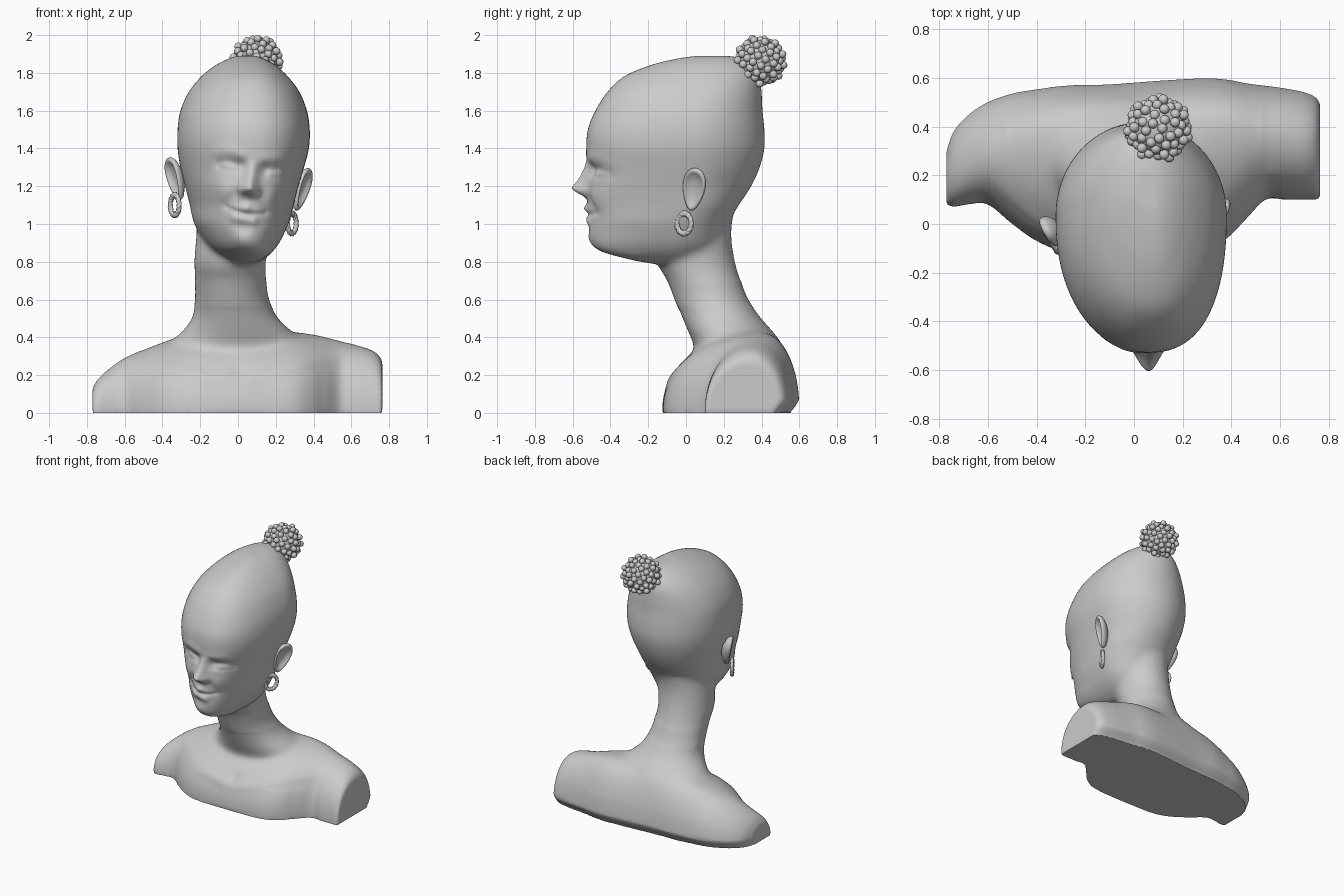
import bpy, bmesh, math
from math import sin, cos, pi, exp
from mathutils import Vector, Matrix, Euler

if "Cube" in bpy.data.objects:
    bpy.data.objects.remove(bpy.data.objects["Cube"])


def spline(rows, steps=6):
    """Catmull-Rom interpolation of table rows."""
    out = []
    for i in range(len(rows) - 1):
        a, b, c, d = (rows[max(i - 1, 0)], rows[i], rows[i + 1], rows[min(i + 2, len(rows) - 1)])
        for k in range(steps):
            t = k / steps
            out.append([0.5 * (2 * q + (r - p) * t + (2 * p - 5 * q + 4 * r - s) * t * t
                               + (3 * q - p - 3 * r + s) * t ** 3) for p, q, r, s in zip(a, b, c, d)])
    out.append(list(rows[-1]))
    return out


def loft(bm, rings, caps=True, loop=False):
    vs = [[bm.verts.new(p) for p in ring] for ring in rings]
    n = len(vs[0])
    pairs = list(zip(vs, vs[1:])) + ([(vs[-1], vs[0])] if loop else [])
    for a, b in pairs:
        for i in range(n):
            bm.faces.new((a[i], a[(i + 1) % n], b[(i + 1) % n], b[i]))
    if caps and not loop:
        bm.faces.new(vs[0])
        bm.faces.new(vs[-1])


def finish(bm, name, matrix=None):
    bmesh.ops.recalc_face_normals(bm, faces=bm.faces)
    me = bpy.data.meshes.new(name)
    bm.to_mesh(me)
    bm.free()
    for p in me.polygons:
        p.use_smooth = True
    ob = bpy.data.objects.new(name, me)
    bpy.context.collection.objects.link(ob)
    if matrix:
        ob.matrix_world = matrix
    return ob


def egg(z, xl, xr, yf, ym, yb, n=2.0, shift=0.0):
    """Horizontal section, widest at ym, with its front slid sideways."""
    ring = []
    for i in range(72):
        c, s = cos(2 * pi * i / 72), sin(2 * pi * i / 72)
        e = 2 / n if s < 0 else 1.0
        x = (xl + xr) / 2 + (xr - xl) / 2 * math.copysign(abs(c) ** e, c)
        y = ym + (ym - yf if s < 0 else yb - ym) * math.copysign(abs(s) ** e, s)
        ring.append((x + shift * max(0, -s) ** 2, y, z))
    return ring


def arch(x, yf, yp, yb, top):
    """Torso section across x: flat base, curved top, undercut lower back edge."""
    ring = []
    for i in range(49):
        c, s = cos(pi * i / 48), max(0, sin(pi * i / 48))
        z = top * s ** 0.9
        y = yp + (yf - yp if c > 0 else yp - yb) * c
        ring.append((x, y - (.05 * max(0, 1 - z / .06) if c < 0 else 0), z))
    return ring


# Head sections: z, x left, x right, y front, y widest, y back, front squareness
HEAD = [
    (.79, -.04, .10, -.20, -.08, .10, 2), (.83, -.08, .16, -.37, -.08, .13, 2),
    (.86, -.13, .19, -.46, -.06, .15, 2), (.90, -.17, .22, -.50, -.05, .18, 1.95),
    (.96, -.21, .25, -.515, -.04, .2, 1.95), (1.02, -.24, .275, -.513, -.03, .23, 2),
    (1.1, -.255, .295, -.518, 0, .28, 2.05), (1.2, -.28, .32, -.52, 0, .345, 2.15),
    (1.3, -.305, .35, -.518, .02, .39, 2.2), (1.4, -.32, .375, -.528, .03, .415, 2.25),
    (1.5, -.32, .38, -.52, .04, .415, 2.25), (1.6, -.305, .365, -.48, .05, .405, 2.2),
    (1.7, -.26, .325, -.415, .07, .40, 2.2), (1.78, -.195, .265, -.33, .1, .39, 2.1),
    (1.84, -.12, .2, -.19, .12, .36, 2), (1.875, -.05, .14, -.05, .13, .31, 2),
    (1.89, .0, .09, .06, .13, .22, 2)]
# Neck sections flaring into the shoulders
NECK = [
    (.2, -.40, .38, .09, .32, .54), (.34, -.38, .35, .05, .31, .52), (.42, -.31, .30, .015, .26, .47),
    (.5, -.245, .215, -.02, .2, .40), (.6, -.228, .165, -.06, .15, .33), (.7, -.228, .15, -.1, .1, .29),
    (.8, -.232, .147, -.155, .05, .26), (.95, -.22, .16, -.16, .05, .24), (1.1, -.2, .18, -.1, .05, .26)]
# Torso sections: x, y front, y crest, y back, height
TORSO = [
    (-.77, .08, .2, .31, .13), (-.74, .07, .22, .39, .18), (-.68, .08, .26, .455, .235),
    (-.6, .08, .29, .505, .29), (-.5, .0, .33, .54, .335), (-.4, -.07, .36, .555, .375),
    (-.28, -.115, .38, .57, .41), (-.1, -.125, .4, .575, .43), (.1, -.125, .4, .59, .43),
    (.28, -.11, .4, .6, .43), (.38, -.06, .4, .595, .42), (.46, .02, .39, .58, .405),
    (.54, .1, .37, .57, .38), (.62, .1, .36, .56, .36), (.70, .1, .345, .545, .335),
    (.745, .1, .34, .525, .305), (.764, .105, .33, .5, .27)]

bm = bmesh.new()
loft(bm, [egg(*r, shift=.035) for r in spline(HEAD)])
loft(bm, [egg(*r) for r in spline(NECK)])
loft(bm, [arch(*r) for r in spline(TORSO)])
bust = finish(bm, "bust")

# Fuse the volumes and soften the joins
rm = bust.modifiers.new("fuse", 'REMESH')
rm.mode, rm.voxel_size = 'VOXEL', .0085
sm = bust.modifiers.new("soften", 'SMOOTH')
sm.factor, sm.iterations = .5, 8
dg = bpy.context.evaluated_depsgraph_get()
me = bpy.data.meshes.new_from_object(bust.evaluated_get(dg))
bust.modifiers.clear()
bust.data = me


def relax(test, times):
    bm = bmesh.new()
    bm.from_mesh(me)
    area = [v for v in bm.verts if test(*v.co)]
    for _ in range(times):
        bmesh.ops.smooth_vert(bm, verts=area, factor=.5, use_axis_x=True, use_axis_y=True, use_axis_z=True)
    bm.to_mesh(me)
    bm.free()


relax(lambda x, y, z: .2 < z < .56 and abs(x) < .52, 90)       # neck into shoulders
relax(lambda x, y, z: .7 < z < 1.08 and y > -.25, 45)          # jaw into neck

# Sculpt strokes: points (u, v), depth start/end, radius start/end, mirrored
FACE = [
    ([(0, .14), (0, -.005)], .006, .07, .03, .042, 0),             # nose ridge
    ([(0, -.012)], .018, .018, .03, .03, 0),                       # nose tip
    ([(.038, -.025)], .024, .024, .024, .024, 1),                  # nostril wings
    ([(.06, .15), (.13, .17), (.2, .15)], .008, .005, .03, .03, 1),  # brows
    ([(.07, .10), (.16, .092)], -.027, -.018, .036, .04, 1),       # eye sockets
    ([(.105, .083), (.145, .083)], .015, .015, .032, .032, 1),     # eyelids
    ([(.075, .098), (.125, .113), (.18, .098)], -.005, -.005, .012, .012, 1),  # lid creases
    ([(.075, .07), (.125, .064), (.18, .077)], -.007, -.006, .01, .01, 1),  # eye lines
    ([(.14, -.04)], .016, .016, .065, .065, 1),                    # cheeks
    ([(.062, -.04), (.115, -.12)], -.007, -.009, .022, .025, 1),   # smile folds
    ([(0, -.12), (.075, -.128)], .014, .004, .024, .016, 1),       # upper lip
    ([(-.05, -.178), (.05, -.178)], .018, .018, .024, .024, 0),    # lower lip
    ([(-.1, -.128), (-.05, -.143), (0, -.148), (.05, -.143), (.1, -.128)], -.011, -.011, .011, .011, 0),  # mouth
    ([(0, -.225)], -.01, -.01, .035, .035, 0),                     # dip under lip
    ([(0, -.285)], .012, .012, .05, .05, 0)]                       # chin
CHEST = [
    ([(-.56, .27), (-.3, .22), (-.06, .18), (.06, .18), (.3, .25), (.56, .31)],
     .007, .007, .035, .035, 0),                                   # collar bones
    ([(0, .225)], -.012, -.012, .05, .05, 0)]                      # throat notch


def place(strokes, cx, cz, roll):
    out = []
    for pts, d0, d1, r0, r1, mirror in strokes:
        for side in ((1, -1) if mirror else (1,)):
            w = [Vector((cx + side * u * cos(roll) + v * sin(roll),
                         cz - side * u * sin(roll) + v * cos(roll))) for u, v in pts]
            out.append((w if len(w) > 1 else w * 2, d0, d1, r0, r1))
    return out


def press(p, strokes):
    total = 0
    for pts, d0, d1, r0, r1 in strokes:
        best, at = 9, 0
        for i, (a, b) in enumerate(zip(pts, pts[1:])):
            ab = b - a
            t = min(1, max(0, (p - a).dot(ab) / max(ab.length_squared, 1e-9)))
            d = (a + ab * t - p).length
            if d < best:
                best, at = d, (i + t) / (len(pts) - 1)
        r = r0 + (r1 - r0) * at
        if best < 3 * r:
            total += (d0 + (d1 - d0) * at) * exp(-(best / r) ** 2)
    return total


face, chest = place(FACE, .062, 1.2, math.radians(9)), place(CHEST, 0, 0, 0)
normals = [v.normal.copy() for v in me.vertices]
for v, nrm in zip(me.vertices, normals):
    x, y, z = v.co
    facing = min(1, max(0, -nrm.y * 1.3))
    if facing > 0 and ((z > .85 and y < -.2) or z < .4):
        v.co.y -= facing * press(Vector((x, z)), face if z > .8 else chest)
    if z < .007:
        v.co.z = 0
relax(lambda x, y, z: .85 < z < 1.5 and y < -.25, 3)           # soften the face
for p in me.polygons:
    p.use_smooth = True
bpy.context.view_layer.objects.active = bust
bust.select_set(True)
bpy.ops.object.shade_smooth_by_angle(angle=math.radians(50))


# Ears: a dished shell with a rolled rim, narrowing to the lobe
def ear(name, loc, rot, side):
    prof = [(.02, -.004), (.35, -.002), (.62, .004), (.78, .016), (.9, .022), (.98, .016),
            (1, .004), (.9, -.012), (.6, -.03), (.3, -.04), (.02, -.042)]
    rings = []
    for r, h in prof:
        ring = []
        for i in range(48):
            a = 2 * pi * i / 48
            wide = .062 * (1 + .28 * sin(a))
            ring.append((side * h, r * wide * cos(a), r * .118 * sin(a)))
        rings.append(ring)
    bm = bmesh.new()
    loft(bm, rings)
    finish(bm, name, Matrix.Translation(loc) @ Euler([math.radians(d) for d in rot]).to_matrix().to_4x4())


ear("right_ear", (.335, .045, 1.185), (-14, 13, -26), 1)
ear("left_ear", (-.33, -.03, 1.24), (-14, -10, 28), -1)


# Twisted hoop earrings
def hoop(name, loc, turn):
    rings = []
    for i in range(96):
        a = 2 * pi * i / 96
        ring = []
        for j in range(16):
            b = 2 * pi * j / 16
            r = .0125 + .002 * cos(3 * b + 14 * a)
            R = .044 + r * cos(b)
            ring.append((r * sin(b), R * cos(a), 1.2 * R * sin(a)))
        rings.append(ring)
    bm = bmesh.new()
    loft(bm, rings, loop=True)
    finish(bm, name, Matrix.Translation(loc) @ Matrix.Rotation(math.radians(turn), 4, 'Z'))


hoop("right_hoop", (.285, -.01, 1.003), -32)
hoop("left_hoop", (-.335, -.075, 1.1), 32)

# Beaded hair bun
bm = bmesh.new()
bun = Vector((.1, .392, 1.862))
bmesh.ops.create_icosphere(bm, subdivisions=4, radius=.115, matrix=Matrix.Translation(bun))
count = 92
for i in range(count):
    h = 1 - 2 * (i + .5) / count
    a, q = i * pi * (3 - 5 ** .5), (1 - h * h) ** .5
    d = Vector((q * cos(a), q * sin(a), h)) * (.112 + .007 * (i % 3))
    bmesh.ops.create_icosphere(bm, subdivisions=3, radius=.0205, matrix=Matrix.Translation(bun + d))
finish(bm, "hair_bun")
